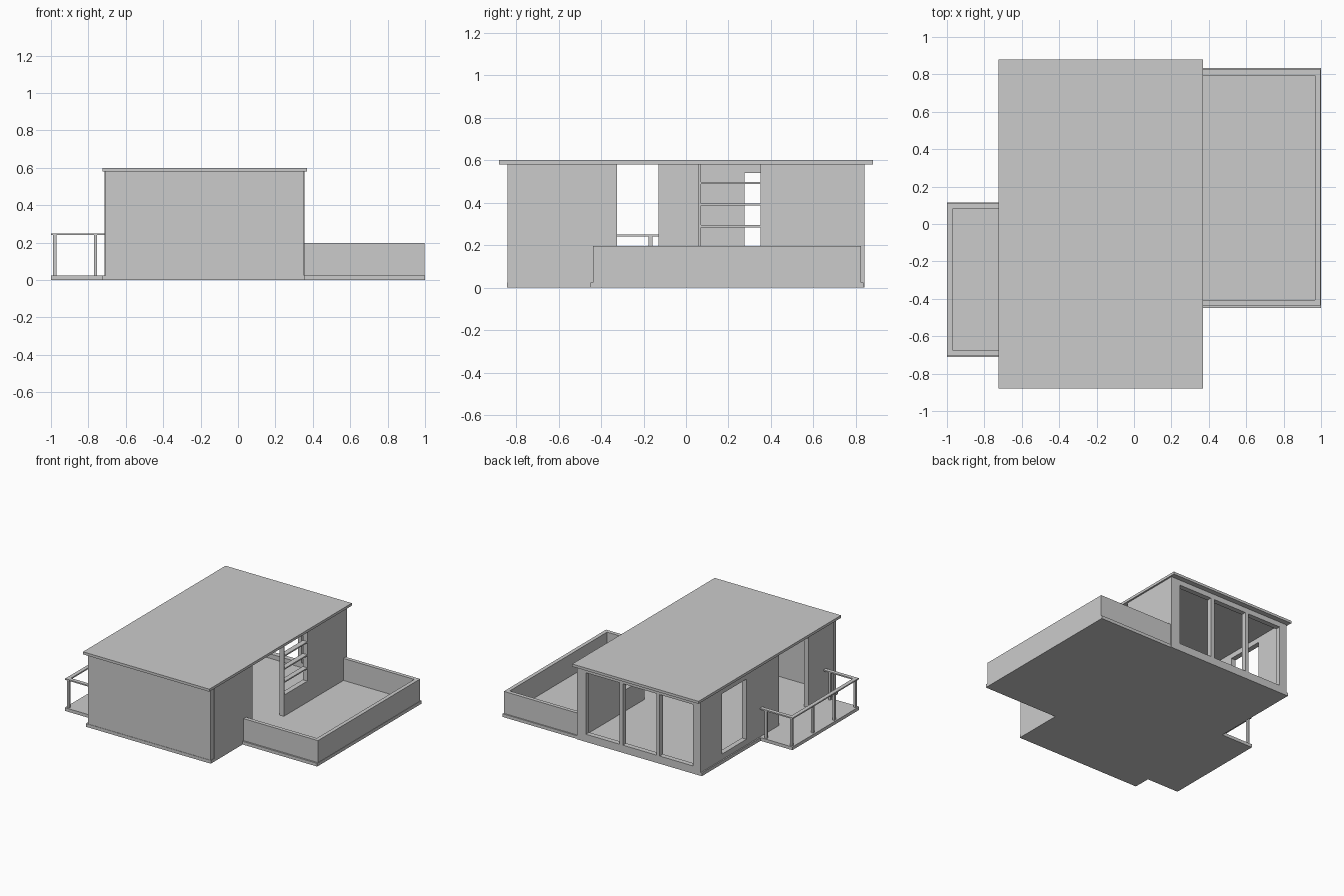
import bpy, bmesh
from mathutils import Matrix, Vector

old = bpy.data.objects.get("Cube")
if old:
    bpy.data.objects.remove(old, do_unlink=True)

# One plain material for the whole building
plaster = bpy.data.materials.new("plain grey")
plaster.use_nodes = True
grey = (0.6, 0.6, 0.6, 1)
plaster.diffuse_color = grey
plaster.node_tree.nodes["Principled BSDF"].inputs["Base Color"].default_value = grey


def boxes(name, bounds):
    """One object made of boxes, each given as (x range, y range, z range)."""
    bm = bmesh.new()
    for ranges in bounds:
        low = Vector([r[0] for r in ranges])
        high = Vector([r[1] for r in ranges])
        size = Matrix.Diagonal((high - low).to_4d())
        bmesh.ops.create_cube(bm, size=1, matrix=Matrix.Translation((low + high) / 2) @ size)
    mesh = bpy.data.meshes.new(name)
    bm.to_mesh(mesh)
    bm.free()
    mesh.materials.append(plaster)
    obj = bpy.data.objects.new(name, mesh)
    bpy.context.collection.objects.link(obj)
    return obj


FLOOR, CEILING, ROOF_TOP = 0.025, 0.58, 0.6
LEFT, RIGHT, FRONT, BACK = -0.715, 0.355, -0.84, 0.84
THICK = 0.04


def wall(name, axis, run, depth, openings=()):
    """Wall along x or y, with openings given as (start, end, sill, head)."""
    parts = []

    def piece(a, b, low, high):
        if b > a and high > low:
            plan = ((a, b), depth) if axis == "x" else (depth, (a, b))
            parts.append((*plan, (low, high)))

    start = run[0]
    for a, b, sill, head in openings:
        piece(start, a, FLOOR, CEILING)
        piece(a, b, FLOOR, sill)
        piece(a, b, head, CEILING)
        start = b
    piece(start, run[1], FLOOR, CEILING)
    return boxes(name, parts)


# Ground slabs and roof
house_x = (LEFT - 0.01, RIGHT)
slab_z = (0, FLOOR)
boxes("house_slab", [(house_x, (FRONT - 0.003, BACK), slab_z)])
boxes("terrace_slab", [((RIGHT, 1), (-0.45, 0.835), slab_z)])
boxes("balcony_slab", [((-1, house_x[0]), (-0.71, 0.115), slab_z)])
boxes("roof", [((-0.724, 0.368), (-0.88, 0.88), (CEILING, ROOF_TOP))])

# Outer walls
side_run = (FRONT + THICK, BACK - THICK)
wall("front_wall", "x", (LEFT + 0.006, RIGHT - 0.003), (FRONT, FRONT + THICK))
wall("left_wall", "y", side_run, (LEFT, LEFT + THICK),
     [(-0.49, -0.13, FLOOR, CEILING), (0.275, 0.575, 0.07, 0.54)])
SHELF_START, SHELF_END = 0.07, 0.35
wall("right_wall", "y", side_run, (RIGHT - THICK, RIGHT),
     [(-0.325, SHELF_START - 0.01, FLOOR, CEILING),
      (SHELF_START, SHELF_END, 0.19, CEILING)])

# Back wall with three tall bays separated by mullions
bay_start, bay_end, mullion = -0.65, 0.277, 0.03
bay = (bay_end - bay_start - 2 * mullion) / 3
starts = [bay_start + i * (bay + mullion) for i in range(3)]
wall("back_wall", "x", (LEFT, RIGHT), (BACK - THICK, BACK),
     [(s, s + bay, 0.06, 0.54) for s in starts])

# Open shelves in the right wall
boxes("wall_shelves", [((RIGHT - THICK, RIGHT), (SHELF_START, SHELF_END), (z, z + 0.01))
                       for z in (0.284, 0.386, 0.488)])

# Terrace parapet
px, py0, py1, pt = 0.997, -0.437, 0.825, 0.03
parapet_z = (FLOOR, 0.197)
boxes("terrace_parapet", [
    ((RIGHT, px), (py0, py0 + pt), parapet_z),
    ((RIGHT, px), (py1 - pt, py1), parapet_z),
    ((px - pt, px), (py0 + pt, py1 - pt), parapet_z)])

# Balcony handrail and posts
rail_w, rail_z = 0.03, (0.24, 0.25)
ry0, ry1 = -0.705, 0.11
boxes("balcony_handrail", [
    ((-1, -1 + rail_w), (ry0, ry1), rail_z),
    ((-1 + rail_w, LEFT), (ry0, ry0 + rail_w), rail_z),
    ((-1 + rail_w, LEFT), (ry1 - rail_w, ry1), rail_z)])
half = 0.009
end_ys = (ry0 + rail_w / 2, ry1 - rail_w / 2)
step = (end_ys[1] - end_ys[0]) / 3
spots = [(-0.98, end_ys[0] + i * step) for i in range(4)]
spots += [(-0.762, y) for y in end_ys]
boxes("balcony_posts", [((x - half, x + half), (y - half, y + half), (FLOOR, rail_z[0]))
                        for x, y in spots])
